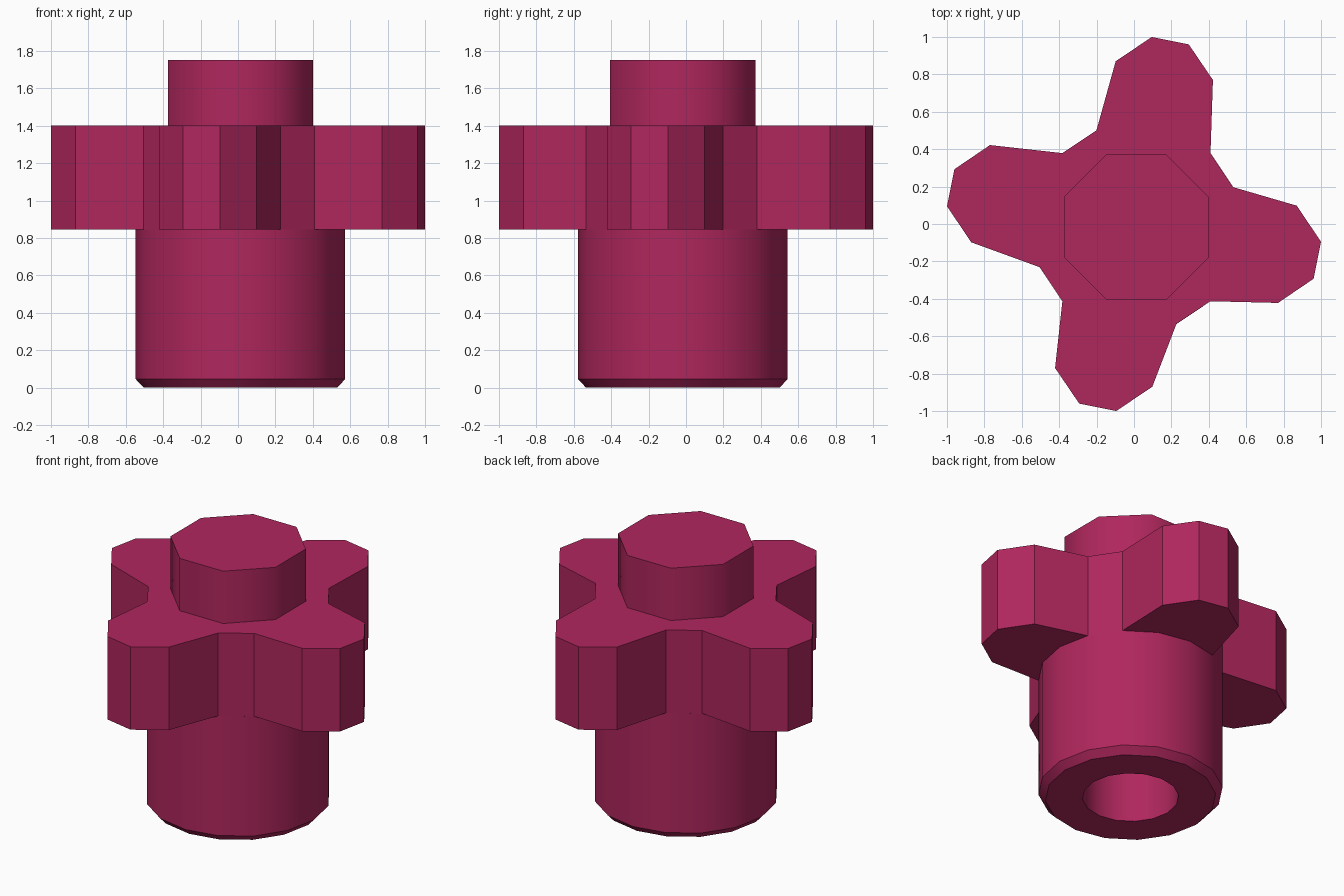
import bpy, bmesh
from math import cos, sin, pi, radians

if "Cube" in bpy.data.objects:
    bpy.data.objects.remove(bpy.data.objects["Cube"])

CX, CY = 0.013, -0.017          # axis of the round parts

mat = bpy.data.materials.new("raspberry")
mat.diffuse_color = (0.43, 0.02, 0.11, 1)
mat.use_nodes = True
mat.node_tree.nodes["Principled BSDF"].inputs["Base Color"].default_value = mat.diffuse_color


def finish(name, bm, smooth_angle=None):
    bmesh.ops.recalc_face_normals(bm, faces=bm.faces)
    me = bpy.data.meshes.new(name)
    bm.to_mesh(me)
    bm.free()
    ob = bpy.data.objects.new(name, me)
    bpy.context.collection.objects.link(ob)
    me.materials.append(mat)
    if smooth_angle:
        bpy.ops.object.select_all(action='DESELECT')
        ob.select_set(True)
        bpy.context.view_layer.objects.active = ob
        bpy.ops.object.shade_smooth_by_angle(angle=radians(smooth_angle))
    return ob


def lathe(name, profile, sides, phase, smooth_angle, cap_end=False, closed=False):
    """Spin (radius, z) points around the part axis."""
    bm = bmesh.new()
    rings = []
    for r, z in profile:
        angles = [2 * pi * (i + phase) / sides for i in range(sides)]
        rings.append([bm.verts.new((CX + r * cos(a), CY + r * sin(a), z)) for a in angles])
    pairs = list(zip(rings, rings[1:]))
    if closed:
        pairs.append((rings[-1], rings[0]))
    for lo, hi in pairs:
        for i in range(sides):
            j = (i + 1) % sides
            bm.faces.new((lo[i], lo[j], hi[j], hi[i]))
    if cap_end:
        bm.faces.new(rings[-1])
    return finish(name, bm, smooth_angle)


# Hollow lower barrel with a chamfered foot
lathe("barrel", [(0.292, 0.845), (0.292, 0), (0.518, 0), (0.56, 0.045), (0.56, 0.845)],
      16, 0, 30, closed=True)

# Four-armed flange: one arm outline turned four times
tip = [(0.87, 0.098), (1.0, -0.095), (0.96, -0.293), (0.77, -0.422)]
root_a, root_b = (0.517, 0.214), (0.396, -0.396)
outline = []
for k in range(4):
    def turn(p):
        x, y = p
        for _ in range(k):
            x, y = y, -x
        return x, y
    ax, ay = turn(root_a)
    bx, by = turn(root_b)
    outline += [(ax + CX, ay + CY)] + [turn(p) for p in tip] + [(bx + CX, by + CY)]
bm = bmesh.new()
base = bm.faces.new([bm.verts.new((x, y, 0.845)) for x, y in outline])
top = bmesh.ops.extrude_face_region(bm, geom=[base], use_keep_orig=True)
bmesh.ops.translate(bm, vec=(0, 0, 0.555),
                    verts=[v for v in top["geom"] if isinstance(v, bmesh.types.BMVert)])
finish("flange", bm)

# Octagonal top knob
lathe("top_knob", [(0.42, 1.40), (0.42, 1.75)], 8, 0.5, 50, cap_end=True)
